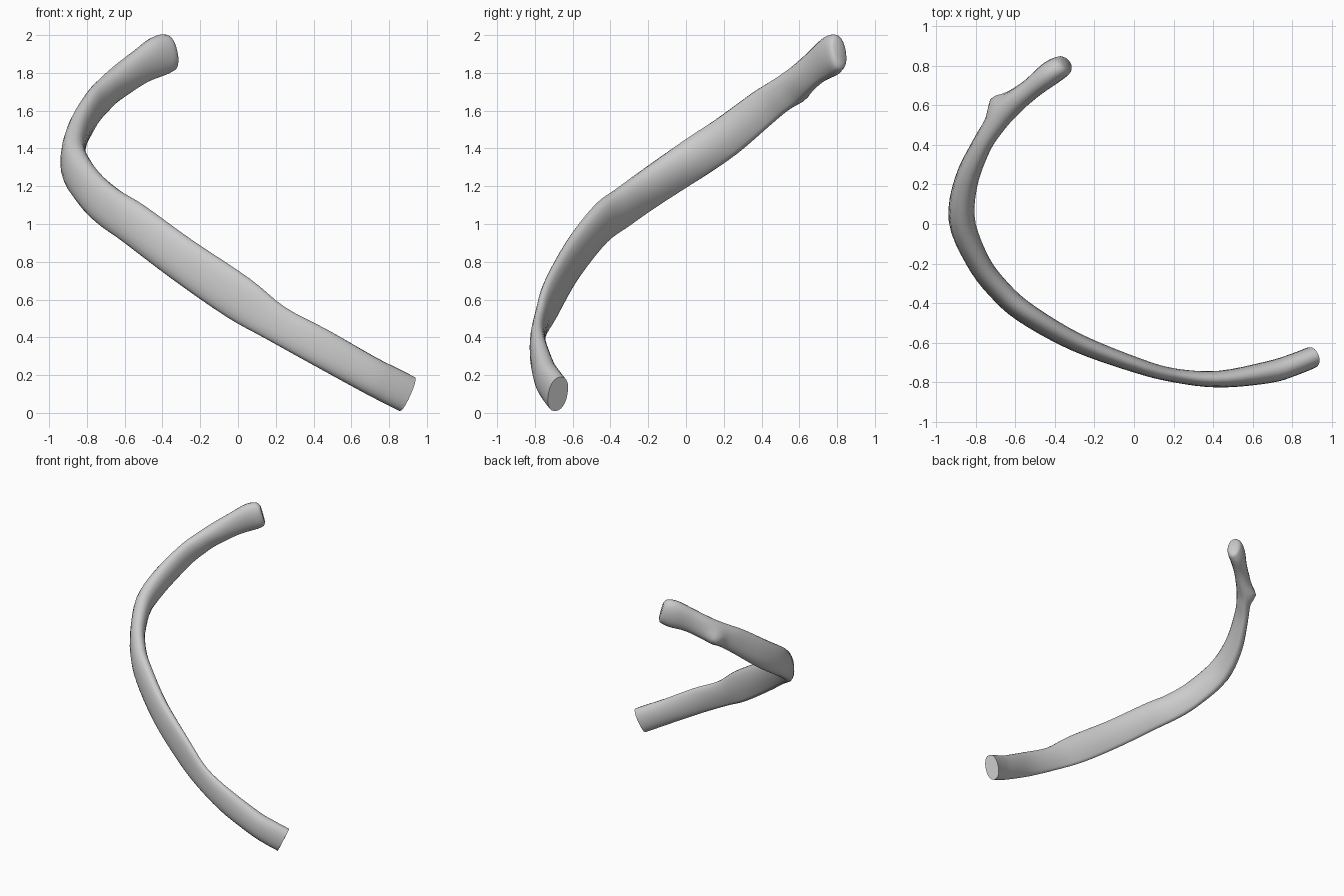
import bpy, bmesh, math
from mathutils import Vector

if "Cube" in bpy.data.objects:
    bpy.data.objects.remove(bpy.data.objects["Cube"])

# Stations along the bone: x, y, z, half thickness, half height, roll (top leaning inward)
STATIONS = [
    (0.895, -0.678, 0.10, 0.055, 0.100, 0.0),
    (0.80, -0.715, 0.148, 0.056, 0.100, 0.0),
    (0.68, -0.75, 0.21, 0.056, 0.098, 0.0),
    (0.43, -0.785, 0.35, 0.043, 0.100, 0.0),
    (0.20, -0.765, 0.475, 0.036, 0.098, 0.0),
    (0.00, -0.71, 0.61, 0.040, 0.120, 0.0),
    (-0.30, -0.595, 0.815, 0.048, 0.117, 0.05),
    (-0.55, -0.45, 1.00, 0.054, 0.114, 0.1),
    (-0.685, -0.33, 1.09, 0.056, 0.110, 0.1),
    (-0.79, -0.19, 1.19, 0.058, 0.108, 0.1),
    (-0.87, 0.01, 1.325, 0.066, 0.110, 0.1),
    (-0.85, 0.21, 1.46, 0.060, 0.107, 0.1),
    (-0.77, 0.40, 1.61, 0.050, 0.098, 0.1),
    (-0.70, 0.51, 1.69, 0.054, 0.090, 0.1),
    (-0.625, 0.60, 1.755, 0.060, 0.088, 0.1),
    (-0.52, 0.685, 1.83, 0.054, 0.092, 0.0),
    (-0.42, 0.765, 1.888, 0.062, 0.108, 0.0),
    (-0.36, 0.80, 1.908, 0.054, 0.098, 0.0),
    (-0.342, 0.812, 1.914, 0.036, 0.072, 0.0),
]
SIDES, STEPS = 20, 4
UP = Vector((0, 0, 1))
TUBERCLE = Vector((-0.69, 0.60, 1.70))


def spline(i, u):
    """Smooth interpolation of all station values."""
    n = len(STATIONS) - 1
    p = [STATIONS[min(max(i + k, 0), n)] for k in (-1, 0, 1, 2)]
    return [0.5 * (2 * b + (c - a) * u + (2 * a - 5 * b + 4 * c - d) * u * u
                   + (3 * b - a - 3 * c + d) * u ** 3) for a, b, c, d in zip(*p)]


def power(v, e):
    return math.copysign(abs(v) ** e, v)


samples = [spline(i, k / STEPS) for i in range(len(STATIONS) - 1) for k in range(STEPS)]
samples.append(list(STATIONS[-1]))
points = [Vector(s[:3]) for s in samples]

# Shaft: flattened rounded section swept along the path
bm = bmesh.new()
rings = []
for i, s in enumerate(samples):
    t = (points[min(i + 1, len(points) - 1)] - points[max(i - 1, 0)]).normalized()
    inner = t.cross(UP).normalized()
    top = inner.cross(t).normalized()
    c, r = math.cos(s[5]), math.sin(s[5])
    high, side = top * c + inner * r, inner * c - top * r
    groove = 0.012 * math.sin(math.pi * i / (len(samples) - 1))
    ring = []
    for k in range(SIDES):
        a = 2 * math.pi * k / SIDES
        x, z = power(math.cos(a), 0.9), power(math.sin(a), 0.9)
        # Shallow groove along the lower inside edge
        dent = groove * max(0, math.cos(a + 0.7)) ** 6
        co = points[i] + side * (x * s[3] - dent) + high * z * s[4]
        # Knob on the outer, lower side near the head
        d = (co - TUBERCLE).length
        co += (-side * 0.8 - high * 0.35) * 0.048 * math.exp(-(d / 0.06) ** 2)
        ring.append(bm.verts.new(co))
    rings.append(ring)

for a, b in zip(rings, rings[1:]):
    for k in range(SIDES):
        j = (k + 1) % SIDES
        bm.faces.new((a[k], a[j], b[j], b[k]))
bm.faces.new(rings[0])
bm.faces.new(rings[-1])
bmesh.ops.recalc_face_normals(bm, faces=bm.faces)

mesh = bpy.data.meshes.new("rib_bone")
bm.to_mesh(mesh)
bm.free()
rib = bpy.data.objects.new("rib_bone", mesh)
bpy.context.collection.objects.link(rib)
bpy.context.view_layer.objects.active = rib
rib.select_set(True)
bpy.ops.object.shade_smooth_by_angle(angle=math.radians(50))
